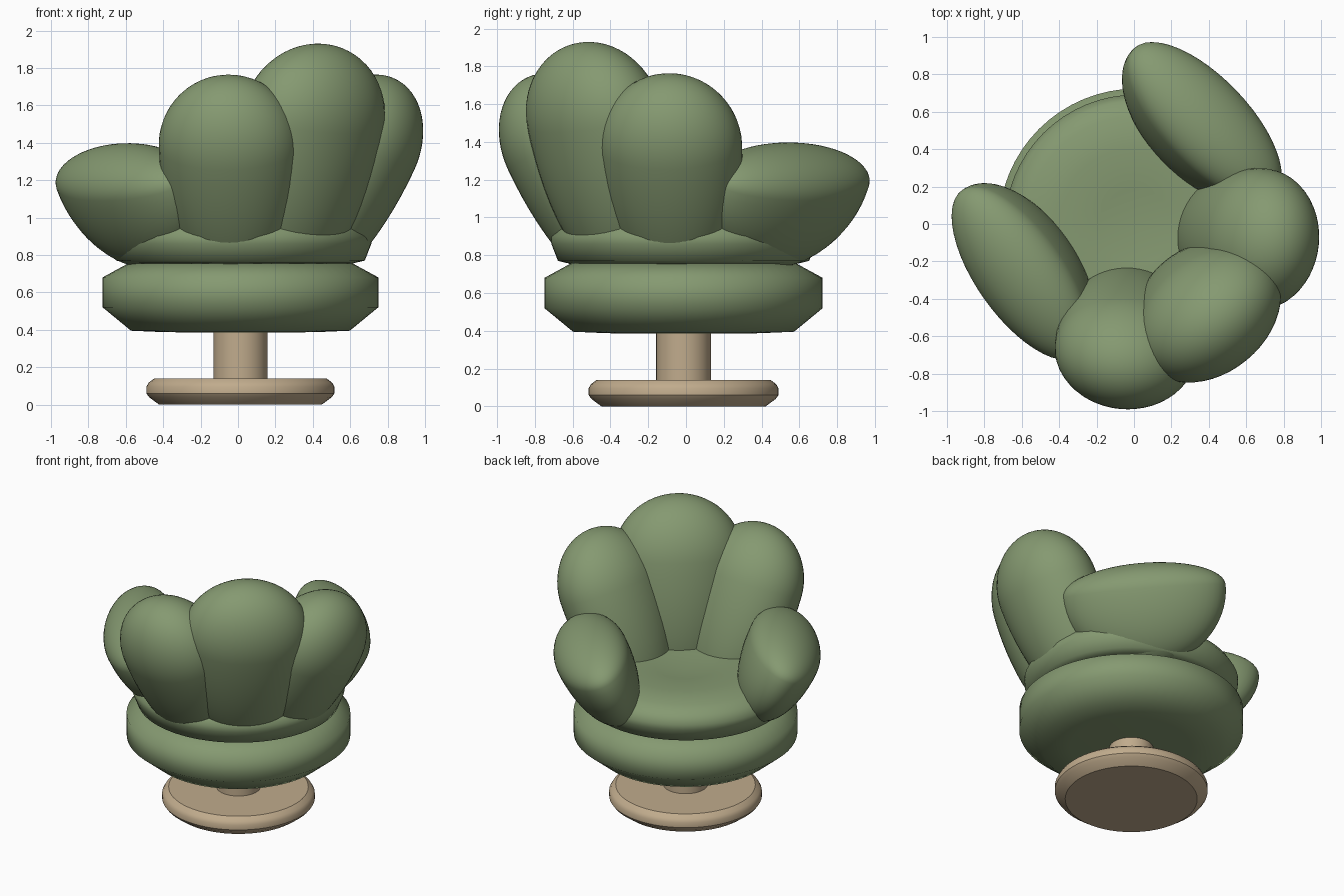
import bpy, bmesh, math
from mathutils import Vector, Matrix

if "Cube" in bpy.data.objects:
    bpy.data.objects.remove(bpy.data.objects["Cube"])

CENTRE = Vector((0.013, -0.013, 0))
BACK = math.radians(-50.5)          # direction the backrest faces away to


def material(name, rgb):
    m = bpy.data.materials.new(name)
    m.diffuse_color = (*rgb, 1)
    m.use_nodes = True
    m.node_tree.nodes["Principled BSDF"].inputs["Base Color"].default_value = m.diffuse_color
    return m


GREEN = material("green fabric", (0.235, 0.32, 0.165))
TAN = material("tan wood", (0.53, 0.41, 0.265))


def finish(name, bm, mat, angle):
    bmesh.ops.recalc_face_normals(bm, faces=bm.faces)
    me = bpy.data.meshes.new(name)
    bm.to_mesh(me)
    bm.free()
    me.materials.append(mat)
    ob = bpy.data.objects.new(name, me)
    bpy.context.collection.objects.link(ob)
    bpy.ops.object.select_all(action='DESELECT')
    ob.select_set(True)
    bpy.context.view_layer.objects.active = ob
    bpy.ops.object.shade_smooth_by_angle(angle=math.radians(angle))
    return ob


def lathe(name, profile, mat, angle, steps=64):
    """Spin a (radius, height) profile about the chair's upright axis."""
    bm = bmesh.new()
    vs = [bm.verts.new((r, 0, z)) for r, z in profile]
    es = [bm.edges.new(p) for p in zip(vs, vs[1:])]
    bmesh.ops.spin(bm, geom=vs + es, axis=(0, 0, 1), cent=(0, 0, 0),
                   angle=math.tau, steps=steps)
    bmesh.ops.remove_doubles(bm, verts=bm.verts, dist=1e-4)
    bmesh.ops.translate(bm, verts=bm.verts, vec=CENTRE)
    return finish(name, bm, mat, angle)


def petal(name, pos, axis, wide, width, thick, upper, lower):
    """Egg-shaped cushion: short round end along axis, long tapering end behind."""
    d = Vector(axis).normalized()
    w = Vector(wide)
    w = (w - d * w.dot(d)).normalized()
    n = d.cross(w)
    bm = bmesh.new()
    bmesh.ops.create_uvsphere(bm, u_segments=48, v_segments=32, radius=1)
    turn = Matrix.Rotation(BACK, 3, 'Z')
    for v in bm.verts:
        x, y, z = v.co
        p = Vector(pos) + w * x * width + n * y * thick + d * z * (upper if z > 0 else lower)
        v.co = turn @ p + CENTRE
    return finish(name, bm, GREEN, 60)


# Pedestal
lathe("base_disc", [(0, 0), (0.435, 0), (0.488, 0.039), (0.503, 0.06), (0.503, 0.095),
                    (0.49, 0.118), (0.46, 0.14), (0, 0.14)], TAN, 35)
lathe("pole", [(0.145, 0.13), (0.145, 0.45)], TAN, 35)

# Round cushions
lathe("lower_cushion", [(0, 0.385), (0.4, 0.387), (0.585, 0.395), (0.737, 0.52),
                        (0.737, 0.68), (0.60, 0.755), (0, 0.755)], GREEN, 65)
lathe("seat_cushion", [(0, 0.75), (0.61, 0.757), (0.665, 0.77), (0.70, 0.86), (0.705, 0.90),
                       (0.67, 0.955), (0.59, 0.995), (0.42, 1.015), (0.2, 1.0), (0, 0.98)],
      GREEN, 65)

# Backrest petals; local x points to the back, local y to the side
petal("back_petal", (0.61, 0, 1.525), (math.sin(0.245), 0, math.cos(0.245)), (0, 1, 0),
      0.425, 0.31, 0.41, 0.90)
for side, label in ((1, "right"), (-1, "left")):
    a = side * math.radians(44.5)
    c, s = math.cos(a), math.sin(a)
    t = math.radians(25)
    petal(label + "_back_petal", (0.66 * c, 0.66 * s, 1.38),
          (math.sin(t) * c, math.sin(t) * s, math.cos(t)), (-s, c, 0),
          0.38, 0.30, 0.40, 0.85)
    # Arm petals are broad front to back and lean outward
    petal(label + "_arm_petal", (-0.2, 0.635 * side, 1.195), (0, 0.42 * side, 0.91),
          (-1, -0.09 * side, 0), 0.545, 0.25, 0.19, 0.50)
